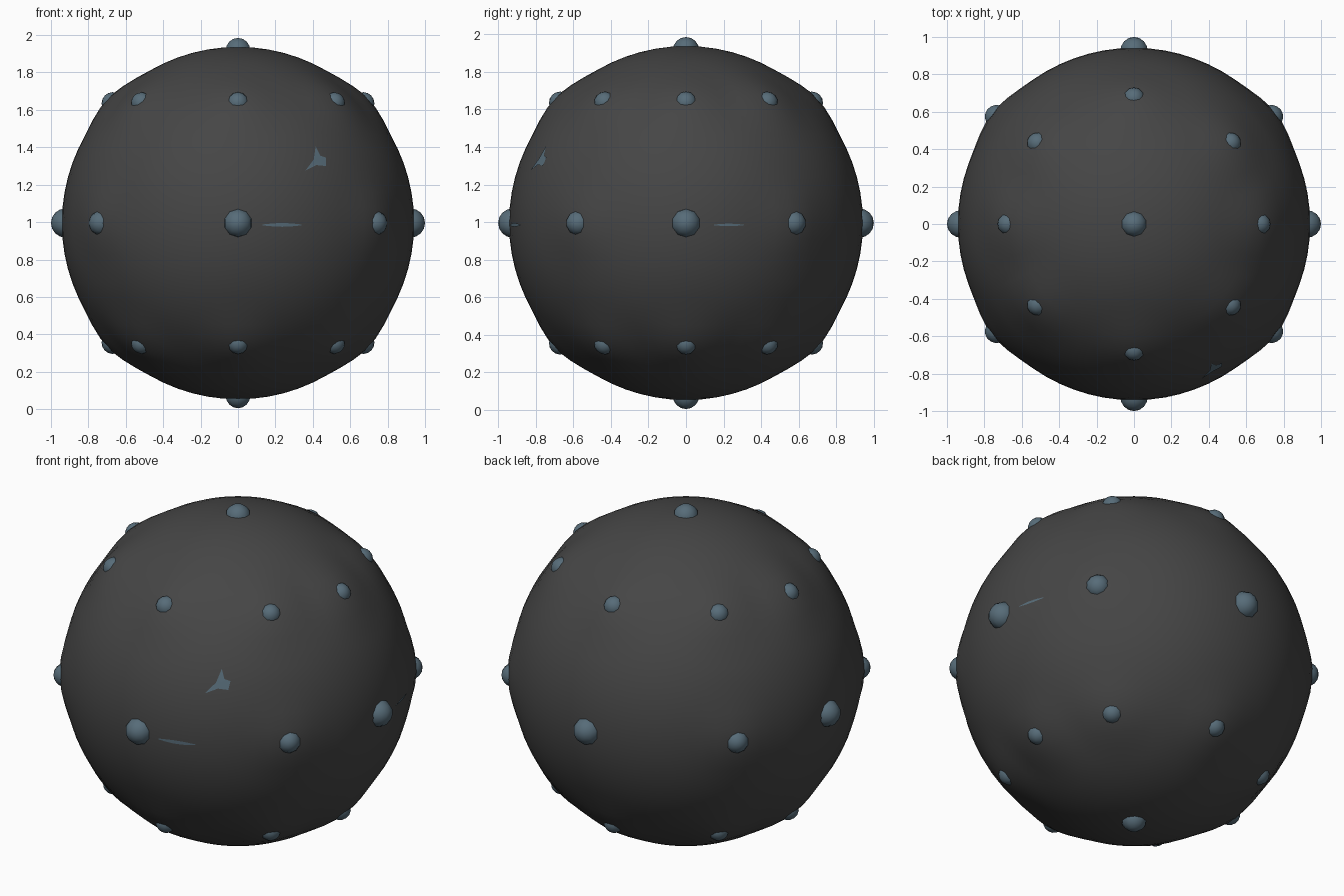
import bpy, bmesh, math
from mathutils import Vector

if "Cube" in bpy.data.objects:
    bpy.data.objects.remove(bpy.data.objects["Cube"], do_unlink=True)

CENTRE = Vector((0, 0, 0.995))
RADIUS = 0.942


def material(name, colour):
    mat = bpy.data.materials.new(name)
    mat.use_nodes = True
    mat.diffuse_color = (*colour, 1)
    mat.node_tree.nodes["Principled BSDF"].inputs["Base Color"].default_value = (*colour, 1)
    return mat


charcoal = material("charcoal", (0.06, 0.06, 0.06))
steel_blue = material("steel blue", (0.095, 0.15, 0.19))


def direction(lon, lat):
    a, b = math.radians(lon), math.radians(lat)
    return Vector((math.cos(a) * math.cos(b), math.sin(a) * math.cos(b), math.sin(b)))


def finish(name, bm, mat):
    mesh = bpy.data.meshes.new(name)
    bm.to_mesh(mesh)
    bm.free()
    obj = bpy.data.objects.new(name, mesh)
    bpy.context.collection.objects.link(obj)
    obj.location = CENTRE
    mesh.materials.append(mat)
    for poly in mesh.polygons:
        poly.use_smooth = True
    return obj


# Stud layout: poles, equator and two rings of eight
axis_lons = (0, 90, 180, 270)
equator_lons = (38, 142, 218, 322)
ring_lons = (40, 140, 220, 320)
studs = [("pole_stud", direction(0, s * 90), 0.07, 0.99) for s in (1, -1)]
studs += [("main_stud", direction(a, 0), 0.078, 1.0) for a in axis_lons]
raised = [("equator_stud", direction(a, 0), 0.068, 0.995) for a in equator_lons]
raised += [("ring_stud", direction(a, s * 43.7), 0.06, 0.986)
           for a in axis_lons + ring_lons for s in (1, -1)]

# Ball body, drawn up into soft cones below the raised studs
bm = bmesh.new()
bmesh.ops.create_uvsphere(bm, u_segments=72, v_segments=36, radius=RADIUS)
for v in bm.verts:
    d = v.co.normalized()
    near = min(d.angle(s[1]) for s in raised)
    v.co = d * (RADIUS + 0.025 * max(0, 1 - near / 0.25))
finish("ball_body", bm, charcoal)

# Rounded studs, partly sunk in the body
for name, d, size, tip in studs + raised:
    bm = bmesh.new()
    bmesh.ops.create_uvsphere(bm, u_segments=10, v_segments=8, radius=size)
    bmesh.ops.rotate(bm, verts=bm.verts, matrix=d.to_track_quat('Z', 'Y').to_matrix())
    bmesh.ops.translate(bm, verts=bm.verts, vec=d * (tip - size))
    finish(name, bm, steel_blue)


# Thin streaks lying along the equator
def streak(name, lon, length, width):
    bm = bmesh.new()
    rows = []
    steps = 8
    for i in range(steps + 1):
        t = i / steps
        half = width * (0.25 + 0.75 * math.sin(math.pi * t))
        rows.append([bm.verts.new(direction(lon + length * t, -0.6 + s * half) * (RADIUS + 0.003))
                     for s in (-1, 1)])
    for a, b in zip(rows, rows[1:]):
        bm.faces.new((a[0], b[0], b[1], a[1]))
    finish(name, bm, steel_blue)


streak("front_streak", 278, 13, 0.6)
streak("left_streak", 9, 10, 0.4)

# Three-pointed splash on the upper front
bm = bmesh.new()
outline = [(0.36, 0.28), (0.42, 0.31), (0.47, 0.305), (0.47, 0.35),
           (0.44, 0.36), (0.415, 0.41), (0.405, 0.34)]


def on_front(x, z):
    r = RADIUS + 0.004
    return bm.verts.new((x, -math.sqrt(r * r - x * x - z * z), z))


hub = on_front(0.425, 0.335)
rim = [on_front(x, z) for x, z in outline]
for a, b in zip(rim, rim[1:] + rim[:1]):
    bm.faces.new((hub, a, b))
finish("front_splash", bm, steel_blue)
